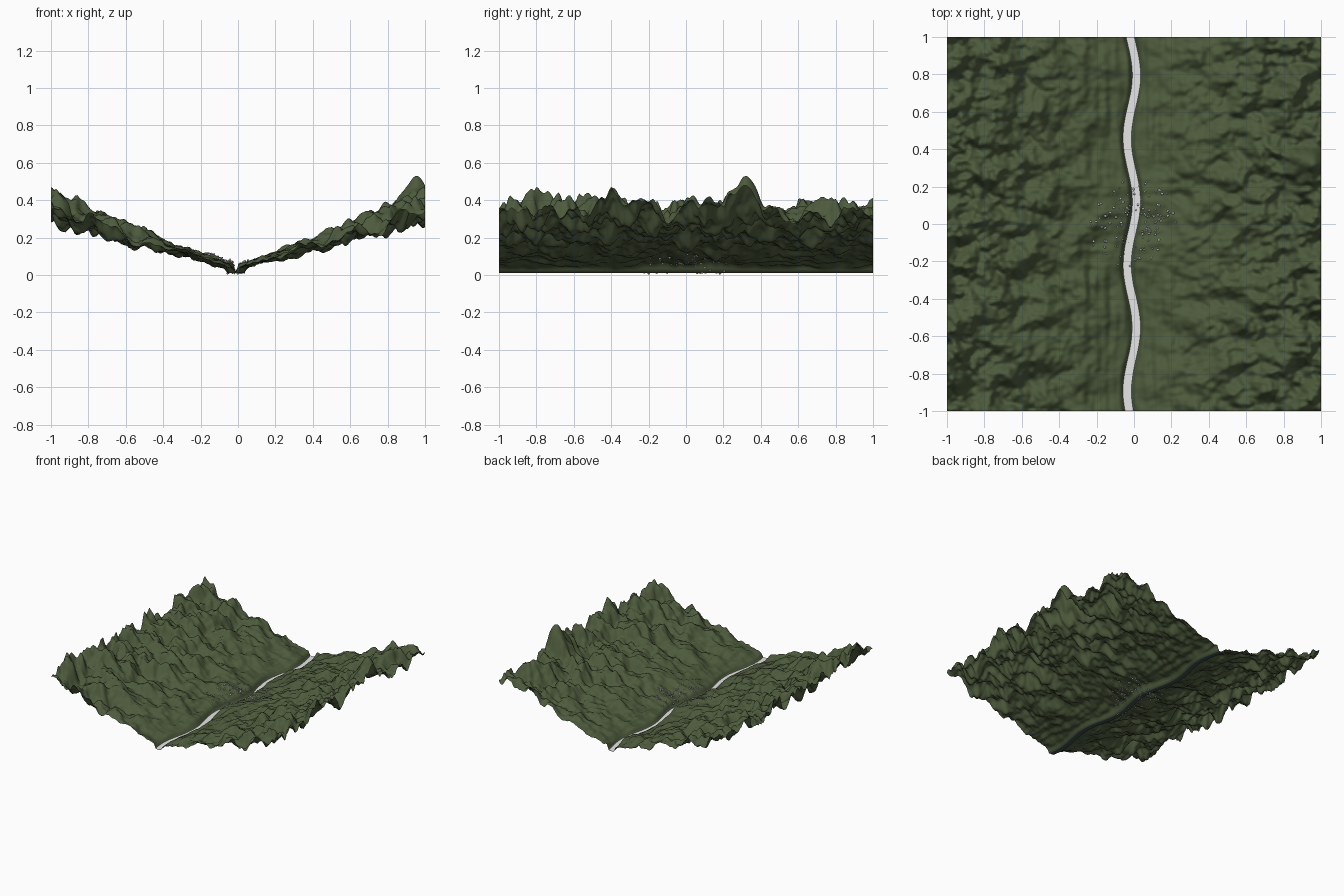
import bpy, bmesh, math, random
from mathutils import Vector, Matrix, Euler, noise

random.seed(7)
if "Cube" in bpy.data.objects:
    bpy.data.objects.remove(bpy.data.objects["Cube"])


def material(name, rgb):
    m = bpy.data.materials.new(name)
    m.use_nodes = True
    m.diffuse_color = (*rgb, 1)
    bsdf = m.node_tree.nodes["Principled BSDF"]
    bsdf.inputs["Base Color"].default_value = (*rgb, 1)
    bsdf.inputs["Roughness"].default_value = 0.9
    return m


GRASS = material("grass green", (0.075, 0.104, 0.045))
BED = material("dark river bed", (0.045, 0.075, 0.07))
WATER = material("pale water", (0.8, 0.8, 0.8))
STONE = material("grey stone", (0.62, 0.62, 0.66))


def add_object(name, bm, materials):
    mesh = bpy.data.meshes.new(name)
    bm.to_mesh(mesh)
    bm.free()
    for m in materials:
        mesh.materials.append(m)
    for p in mesh.polygons:
        p.use_smooth = True
    obj = bpy.data.objects.new(name, mesh)
    bpy.context.collection.objects.link(obj)


def ramp(value, start, end):
    t = min(max((value - start) / (end - start), 0), 1)
    return t * t * (3 - 2 * t)


def river_x(y):
    return -0.012 + 0.025 * math.cos(math.tau * (y - 0.12) / 0.675)


def bend(x, y):
    """Shift a point sideways so that the valley follows the river."""
    return x + river_x(y) * (1 - abs(x))


def ridge_noise(x, y):
    return noise.fractal(Vector((x * 7.5 + 3, y * 9 + 8, 1.7)), 1.0, 2.0, 3)


PEAK = max(abs(ridge_noise(i / 40, j / 40)) for i in range(-40, 41) for j in range(-40, 41))


def terrain_height(x, y):
    d = abs(x)
    gorge = 1 - ramp(abs(y), 0.18, 0.3)
    bank = ramp(d, 0.02, 0.04)
    z = 0.01 + bank * (0.028 + 0.018 * gorge * (1 - ramp(d, 0.08, 0.3)))
    z += 0.33 * max(d - 0.022, 0)
    # tall peak on the left rim replaces the ridges around it
    peak = math.exp(-((x - 0.95) ** 2 + (y - 0.32) ** 2) / 0.007)
    z += 0.185 * peak
    z += (1 - peak) * bank * (0.006 + 0.135 * d) * ridge_noise(x, y) / PEAK
    # streaks on the lower slopes: along the river, but across it in the gorge
    along = noise.noise(Vector((bend(x, y) * 28, y * 4, 5)))
    across = noise.noise(Vector((x * 5, y * 24, 9)))
    streak = along + (across - along) * gorge
    z += 0.014 * streak * bank * (1 - ramp(d, 0.15, 0.5))
    return max(z, 0.01)


# Valley terrain with a darker strip under the river
bm = bmesh.new()
bmesh.ops.create_grid(bm, x_segments=200, y_segments=200, size=1)
for f in bm.faces:
    f.material_index = int(abs(f.calc_center_median().x) < 0.02)
for v in bm.verts:
    x, y = v.co.x, v.co.y
    v.co = (bend(x, y), y, terrain_height(x, y))
add_object("valley_terrain", bm, [GRASS, BED])

# River surface: a winding ribbon just above the bed
bm = bmesh.new()
STEPS = 120
rows = []
for i in range(STEPS + 1):
    y = -1 + 2 * i / STEPS
    rows.append([bm.verts.new((river_x(y) + s * 0.022, y, 0.014)) for s in (-1, 1)])
for a, b in zip(rows, rows[1:]):
    bm.faces.new((a[0], a[1], b[1], b[0]))
add_object("river", bm, [WATER])

# Stone shards tilted at random over both banks of the gorge
bm = bmesh.new()
for i in range(150):
    angle = random.uniform(0, math.tau)
    reach = 0.06 + 0.18 * random.random()
    x, y = reach * math.cos(angle), reach * math.sin(angle)
    size = random.uniform(0.005, 0.009)
    z = terrain_height(x, y) + random.uniform(-0.3, 0.6) * size
    scale = Matrix.Diagonal((random.uniform(0.8, 1.4), 0.8, 0.7, 1))
    tilt = Euler([random.uniform(-1, 1), random.uniform(-1, 1), angle * 3]).to_matrix().to_4x4()
    place = Matrix.Translation((bend(x, y), y, max(z, size)))
    bmesh.ops.create_icosphere(bm, subdivisions=1, radius=size, matrix=place @ tilt @ scale)
add_object("stones", bm, [STONE])
